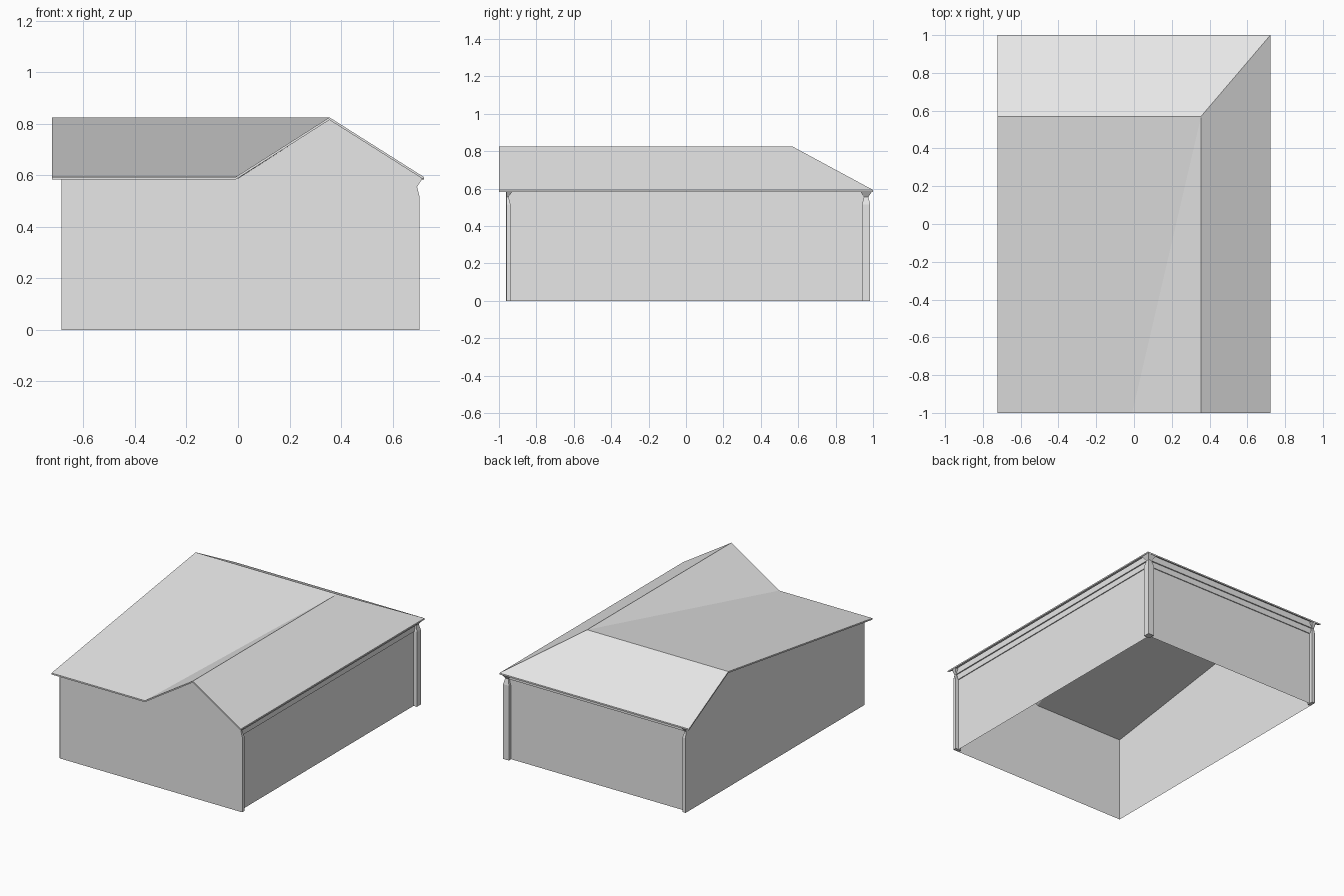
import bpy
import bmesh

cube = bpy.data.objects.get("Cube")
if cube:
    bpy.data.objects.remove(cube, do_unlink=True)

grey = bpy.data.materials.new("light_grey")
grey.use_nodes = True
grey.diffuse_color = (0.8, 0.8, 0.8, 1)
grey.node_tree.nodes["Principled BSDF"].inputs["Base Color"].default_value = (0.8, 0.8, 0.8, 1)

FRONT, LEFT_END = -0.96, -0.685      # planes of the two gabled walls
CX, CY = 0.683, 0.963                # corner post centre


def finish(name, bm, recalc=True):
    if recalc:
        bmesh.ops.recalc_face_normals(bm, faces=bm.faces)
    mesh = bpy.data.meshes.new(name)
    bm.to_mesh(mesh)
    bm.free()
    mesh.materials.append(grey)
    obj = bpy.data.objects.new(name, mesh)
    bpy.context.collection.objects.link(obj)
    return obj


def loft(bm, rings, closed):
    """Bridge successive rings of points with quads."""
    rows = [[bm.verts.new(p) for p in ring] for ring in rings]
    for a, b in zip(rows, rows[1:]):
        n = len(a)
        for i in range(n if closed else n - 1):
            j = (i + 1) % n
            bm.faces.new((a[i], a[j], b[j], b[i]))
    return rows


# Roof: two crossing ridges with a hip and a valley, given a thin edge
EAVE, RIDGE, RX, RY, SIDE = 0.593, 0.825, 0.355, 0.57, 0.722
bm = bmesh.new()
points = {
    "front_left": (-SIDE, -1, EAVE),
    "valley": (-0.01, -1, EAVE),
    "gable": (RX, -1, RIDGE),
    "front_right": (SIDE, -1, EAVE),
    "back_right": (SIDE, 1, EAVE),
    "back_left": (-SIDE, 1, EAVE),
    "end": (-SIDE, RY, RIDGE),
    "peak": (RX, RY, RIDGE),
}
v = {key: bm.verts.new(p) for key, p in points.items()}
for slope in ("front_left valley peak end", "valley gable peak",
              "gable front_right back_right peak", "peak back_right back_left end"):
    bm.faces.new([v[key] for key in slope.split()])
under = bmesh.ops.extrude_face_region(bm, geom=bm.faces[:], use_keep_orig=True)
for item in under["geom"]:
    if isinstance(item, bmesh.types.BMVert):
        item.co.z -= 0.01
finish("roof", bm)

# Gabled walls: flat sheets whose outer edge follows the post outline
post_outline = [(0.022, 0), (0.022, 0.515), (0.012, 0.555), (0.033, 0.588)]


def gabled_wall(name, outline, place, flip):
    bm = bmesh.new()
    face = bm.faces.new([bm.verts.new(place(a, z)) for a, z in outline])
    if flip:
        face.normal_flip()
    finish(name, bm, recalc=False)


front = [(LEFT_END, 0)] + [(CX + o, z) for o, z in post_outline]
front += [(RX, 0.816), (0, 0.588), (LEFT_END, 0.588)]
gabled_wall("front_wall", front, lambda a, z: (a, FRONT - 0.002, z), False)

side = [(FRONT - 0.002, 0)] + [(CY + o, z) for o, z in post_outline]
side += [(RY, 0.816), (FRONT - 0.002, 0.588)]
gabled_wall("end_wall", side, lambda a, z: (LEFT_END - 0.002, a, z), True)

# Eave walls: one stepped profile swept round the corner
profile = [(0, 0), (0, 0.515), (0.006, 0.515), (0.006, 0.555),
           (0.014, 0.555), (0.014, 0.597)]
bm = bmesh.new()
loft(bm, [[(0.68 + o, FRONT, z), (0.68 + o, CY - 0.003 + o, z),
           (LEFT_END, CY - 0.003 + o, z)] for o, z in profile], False)
finish("eave_walls", bm, recalc=False)


# Posts: necked shafts with flared heads, the outer two cut by the gabled walls
def post(name, cx, cy):
    bm = bmesh.new()
    rings = []
    for h, z in post_outline:
        x0, x1 = max(cx - h, LEFT_END), cx + h
        y0, y1 = max(cy - h, FRONT), cy + h
        rings.append([(x0, y0, z), (x1, y0, z), (x1, y1, z), (x0, y1, z)])
    rows = loft(bm, rings, True)
    bm.faces.new(rows[0])
    bm.faces.new(rows[-1])
    finish(name, bm)


post("corner_post", CX, CY)
post("front_post", CX, FRONT)
post("end_post", LEFT_END, CY)
